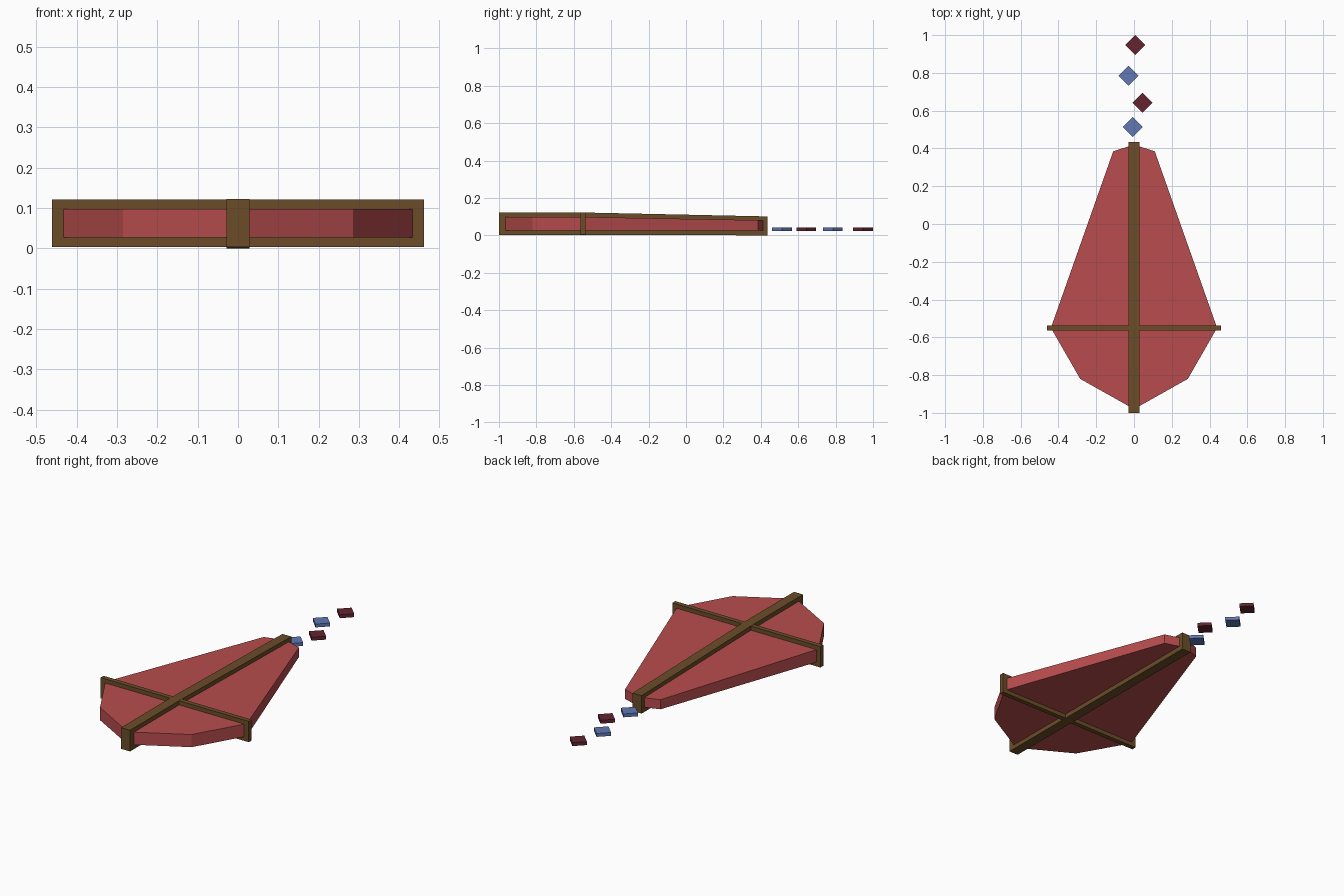
import bpy, bmesh
from math import radians

if "Cube" in bpy.data.objects:
    bpy.data.objects.remove(bpy.data.objects["Cube"])

BEND_Y = -0.55   # top surfaces slope down behind the cross spar


def material(name, rgb):
    m = bpy.data.materials.new(name)
    m.diffuse_color = (*rgb, 1)
    m.use_nodes = True
    m.node_tree.nodes["Principled BSDF"].inputs["Base Color"].default_value = m.diffuse_color
    return m


red = material("sail_red", (0.48, 0.073, 0.075))
brown = material("wood_brown", (0.147, 0.073, 0.022))
blue = material("tail_blue", (0.119, 0.188, 0.448))
maroon = material("tail_maroon", (0.126, 0.018, 0.03))


def finish(name, bm, mat):
    bmesh.ops.recalc_face_normals(bm, faces=bm.faces)
    me = bpy.data.meshes.new(name)
    bm.to_mesh(me)
    bm.free()
    me.materials.append(mat)
    ob = bpy.data.objects.new(name, me)
    bpy.context.collection.objects.link(ob)
    return ob


def slope(y, high, drop):
    return high - drop * max(0, y - BEND_Y) / 0.985


def box(name, size, loc, mat, turn=0):
    bm = bmesh.new()
    bmesh.ops.create_cube(bm, size=1)
    bmesh.ops.scale(bm, vec=size, verts=bm.verts)
    ob = finish(name, bm, mat)
    ob.location = loc
    ob.rotation_euler.z = turn
    return ob


# Sail: mirrored kite outline, thick slab creased along the cross spar
half = [(0.285, -0.82), (0.44, BEND_Y), (0.11, 0.385)]
outline = [(0, -0.98)] + half + [(0, 0.42)] + [(-x, y) for x, y in reversed(half)]
bm = bmesh.new()
low = [bm.verts.new((x, y, 0.027)) for x, y in outline]
top = [bm.verts.new((x, y, slope(y, 0.098, 0.018))) for x, y in outline]
bm.faces.new(low)
bm.faces.new([top[i] for i in (0, 1, 2, 6, 7)])
bm.faces.new(top[2:7])
for i in range(8):
    j = (i + 1) % 8
    bm.faces.new((low[i], low[j], top[j], top[i]))
finish("sail", bm, red)

# Spine: side profile extruded across x
profile = [(-1, 0.003), (0.435, 0), (0.435, slope(0.435, 0.122, 0.021)),
           (BEND_Y, 0.122), (-1, 0.122)]
bm = bmesh.new()
face = bm.faces.new([bm.verts.new((-0.028, y, z)) for y, z in profile])
ext = bmesh.ops.extrude_face_region(bm, geom=[face])["geom"]
bmesh.ops.translate(bm, vec=(0.056, 0, 0),
                    verts=[v for v in ext if isinstance(v, bmesh.types.BMVert)])
finish("spine", bm, brown)

# Cross spar
box("cross_spar", (0.922, 0.026, 0.117), (0, BEND_Y, 0.0625), brown)

# Tail: alternating diamonds trailing behind
tail = [(-0.007, 0.513), (0.045, 0.643), (-0.03, 0.785), (0.007, 0.947)]
for i, (x, y) in enumerate(tail):
    box(f"tail_diamond_{i + 1}", (0.075, 0.075, 0.019), (x, y, 0.033),
        maroon if i % 2 else blue, radians(45))
